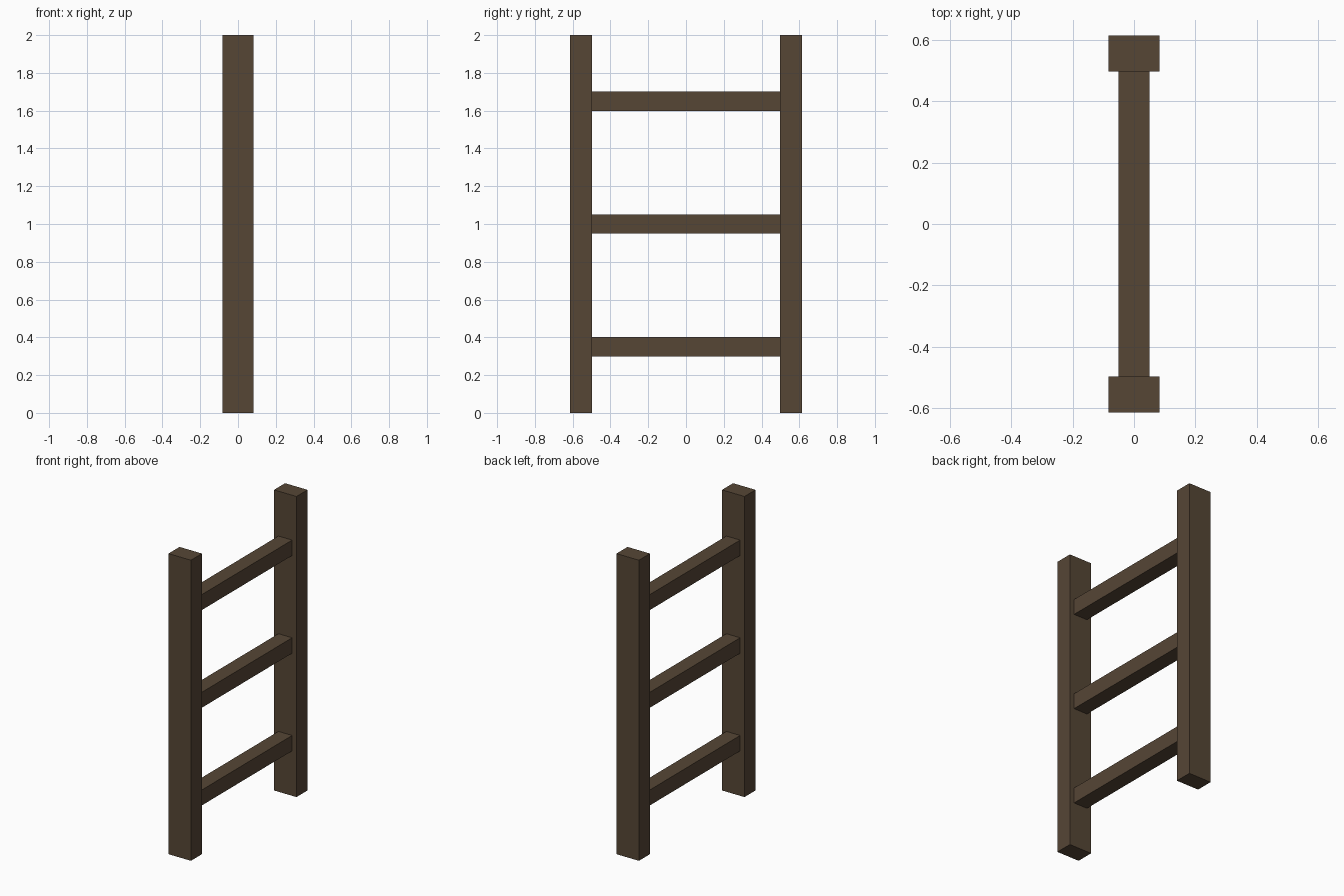
import bpy

if "Cube" in bpy.data.objects:
    bpy.data.objects.remove(bpy.data.objects["Cube"])

# Dark timber colour
wood = bpy.data.materials.new("dark_brown_wood")
wood.diffuse_color = (0.093, 0.061, 0.036, 1)
wood.use_nodes = True
wood.node_tree.nodes["Principled BSDF"].inputs["Base Color"].default_value = wood.diffuse_color


def box(name, center, size):
    bpy.ops.mesh.primitive_cube_add(size=1, location=center)
    ob = bpy.context.object
    ob.name = name
    ob.scale = size
    bpy.ops.object.transform_apply(location=False, rotation=False, scale=True)
    ob.data.materials.append(wood)
    return ob


INNER, OUTER = 0.497, 0.613

# Two upright side rails
for name, side in (("left_rail", -1), ("right_rail", 1)):
    box(name, (0, side * (INNER + OUTER) / 2, 1), (0.165, OUTER - INNER, 2))

# Three rungs spanning between the rails
for name, z in (("lower_rung", 0.35), ("middle_rung", 1.0), ("upper_rung", 1.65)):
    box(name, (0, 0, z), (0.101, 2 * INNER, 0.103))
